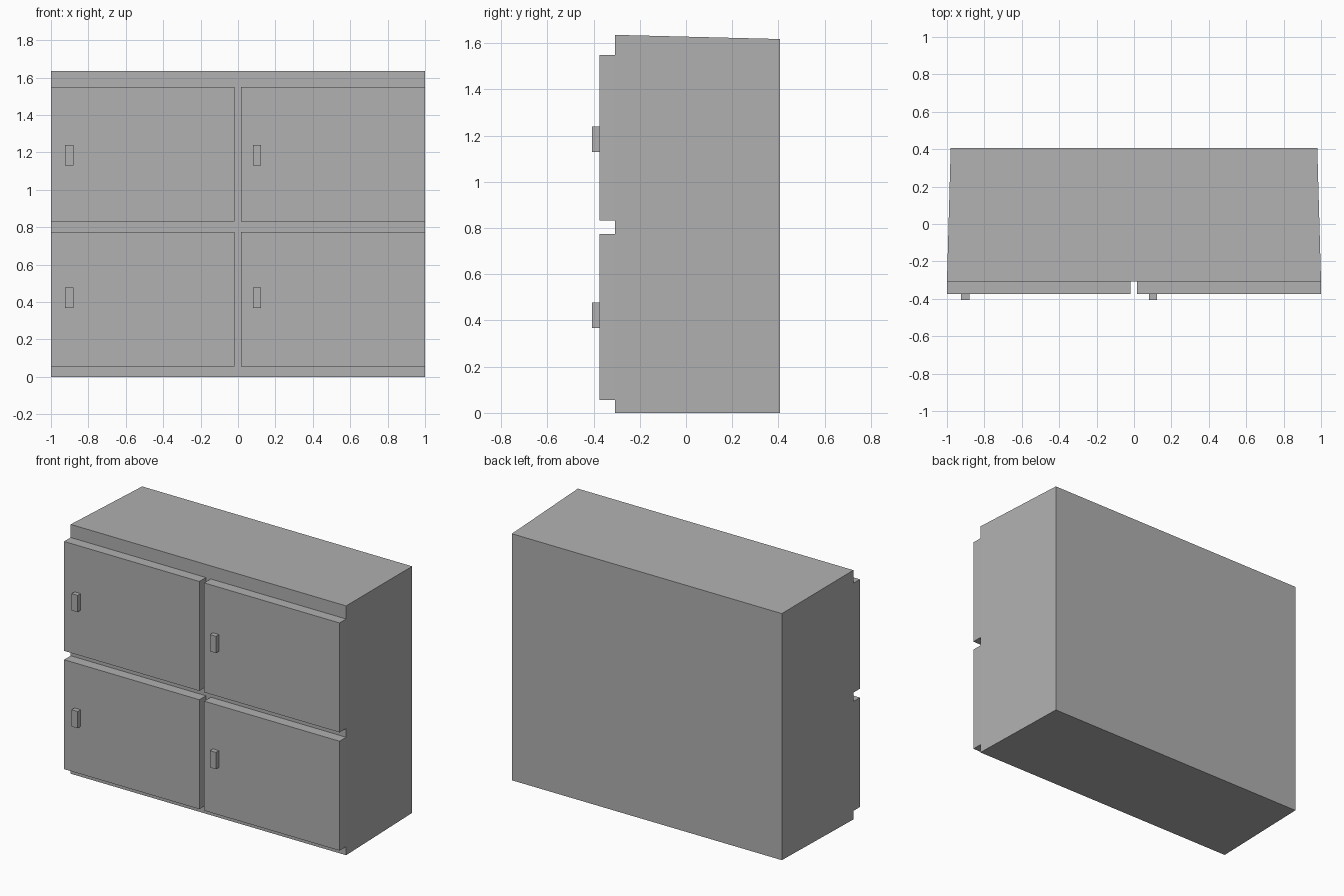
import bpy, bmesh

if "Cube" in bpy.data.objects:
    bpy.data.objects.remove(bpy.data.objects["Cube"])

# Darker grey paint shared by every part
paint = bpy.data.materials.new("dark_grey")
paint.diffuse_color = (0.44, 0.44, 0.44, 1)
paint.use_nodes = True
paint.node_tree.nodes["Principled BSDF"].inputs["Base Color"].default_value = paint.diffuse_color


def box(name, x, y, z, taper=None):
    """Box from ranges; taper=(half width, top) reshapes the back face."""
    bm = bmesh.new()
    bmesh.ops.create_cube(bm, size=1)
    for v in bm.verts:
        back = v.co.y > 0
        px, py, pz = (r[int(c > 0)] for r, c in zip((x, y, z), v.co))
        if taper and back:
            px = taper[0] if px > 0 else -taper[0]
            pz = taper[1] if pz > z[0] else z[0]
        v.co = (px, py, pz)
    mesh = bpy.data.meshes.new(name)
    bm.to_mesh(mesh)
    bm.free()
    mesh.materials.append(paint)
    obj = bpy.data.objects.new(name, mesh)
    bpy.context.collection.objects.link(obj)
    return obj


FRONT, DOOR, GRIP = -0.307, -0.375, -0.406

# Cabinet body, slightly narrower and lower at the back
box("cabinet_body", (-1, 1), (FRONT, 0.406), (0, 1.636), taper=(0.98, 1.618))

# Four doors, each with a small handle on its left side
for row, z in (("lower", 0.056), ("upper", 0.832)):
    for side, x0, x1 in (("left", -1, -0.018), ("right", 0.017, 1)):
        box(f"{row}_{side}_door", (x0, x1), (DOOR, FRONT), (z, z + 0.718))
        hx = -0.924 if side == "left" else 0.08
        hz = 0.368 if row == "lower" else 1.13
        box(f"{row}_{side}_handle", (hx, hx + 0.044), (GRIP, DOOR), (hz, hz + 0.11))
